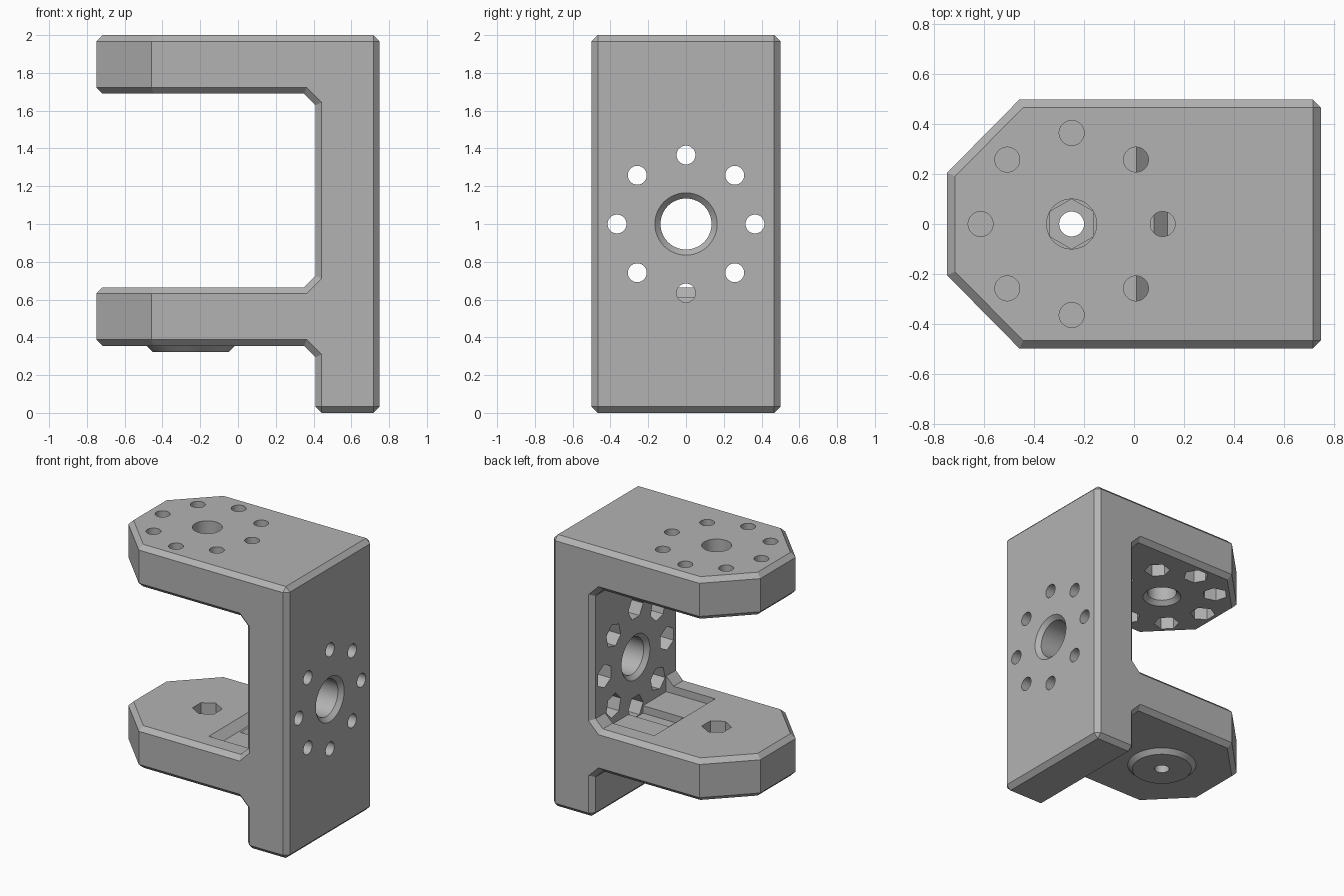
import bpy
import bmesh
from math import pi, cos, sin, radians
from mathutils import Matrix, Vector

if "Cube" in bpy.data.objects:
    bpy.data.objects.remove(bpy.data.objects["Cube"], do_unlink=True)

grey = bpy.data.materials.new("Grey plastic")
grey.use_nodes = True
grey.diffuse_color = (0.45, 0.45, 0.45, 1)
grey.node_tree.nodes["Principled BSDF"].inputs["Base Color"].default_value = (0.45, 0.45, 0.45, 1)


def lathe(bm, rings, sides, matrix):
    """Closed solid from (radius, height) rings around local z."""
    loops = []
    for r, h in rings:
        angles = [2 * pi * (i + 0.5) / sides for i in range(sides)]
        loops.append([bm.verts.new(matrix @ Vector((r * cos(a), r * sin(a), h))) for a in angles])
    for low, high in zip(loops, loops[1:]):
        for i in range(sides):
            j = (i + 1) % sides
            bm.faces.new((low[i], low[j], high[j], high[i]))
    bm.faces.new(loops[0][::-1])
    bm.faces.new(loops[-1])


def prism(bm, outline, offset):
    """Outline points extruded along offset."""
    a = [bm.verts.new(p) for p in outline]
    b = [bm.verts.new(Vector(p) + Vector(offset)) for p in outline]
    for i in range(len(a)):
        j = (i + 1) % len(a)
        bm.faces.new((a[i], a[j], b[j], b[i]))
    bm.faces.new(a[::-1])
    bm.faces.new(b)


def finish(bm, name):
    bmesh.ops.recalc_face_normals(bm, faces=bm.faces)
    mesh = bpy.data.meshes.new(name)
    bm.to_mesh(mesh)
    bm.free()
    mesh.materials.append(grey)
    obj = bpy.data.objects.new(name, mesh)
    bpy.context.collection.objects.link(obj)
    return obj


def apply(obj, mod):
    bpy.context.view_layer.objects.active = obj
    bpy.ops.object.modifier_apply(modifier=mod.name)


def combine(obj, bm, operation):
    tool = finish(bm, "cutter")
    tool.hide_render = True
    mod = obj.modifiers.new("combine", "BOOLEAN")
    mod.operation, mod.solver, mod.object = operation, "EXACT", tool
    apply(obj, mod)
    bpy.data.objects.remove(tool, do_unlink=True)


# Bracket body: side profile, then pointed arm ends
profile = [(-.75, 2), (.75, 2), (.75, 0), (.41, 0), (.41, .295), (.35, .355), (-.75, .355),
           (-.75, .665), (.35, .665), (.41, .725), (.41, 1.63), (.35, 1.69), (-.75, 1.69)]
bm = bmesh.new()
prism(bm, [(x, -.5, z) for x, z in profile], (0, 1, 0))
bracket = finish(bm, "bracket")

plan = [(-.95, 0), (-.75, .205), (-.36, .6), (1, .6), (1, -.6), (-.36, -.6), (-.75, -.205)]
plan[0] = (-.75, 0)
bm = bmesh.new()
prism(bm, [(x, y, -.5) for x, y in plan if y], (0, 0, 3))
combine(bracket, bm, "INTERSECT")

# Chamfer the right-angled edges
mod = bracket.modifiers.new("chamfer", "BEVEL")
mod.width, mod.segments = .033, 1
mod.limit_method, mod.angle_limit = "ANGLE", radians(60)
apply(bracket, mod)

# Pivot boss under the lower arm
pivot = Matrix.Translation((-.25, 0, .355))
bm = bmesh.new()
lathe(bm, [(.203, -.032), (.235, 0), (.235, .1)], 64, pivot)
combine(bracket, bm, "UNION")

# Stepped recess in the lower arm, clearing the lower nuts
for top_x, top_z, floor_z, half in ((.01, .665, .61, .355), (.08, .61, .555, .085)):
    drop = top_z - floor_z
    recess = [(top_x - .2, top_z + .2), (top_x + drop, floor_z), (.41, floor_z), (.41, top_z + .2)]
    bm = bmesh.new()
    prism(bm, [(x, -half, z) for x, z in recess], (0, 2 * half, 0))
    combine(bracket, bm, "DIFFERENCE")

# Mounting patterns; local z runs outward from each inner face
upper_arm = Matrix.Translation((-.25, 0, 1.69))
back_plate = Matrix.Translation((.41, 0, 1)) @ Matrix.Rotation(pi / 2, 4, "Y")
rounds, hexes = bmesh.new(), bmesh.new()
lathe(rounds, [(.16, -.03), (.1, .03), (.1, .4)], 64, upper_arm)
lathe(rounds, [(.195, -.03), (.135, .03), (.135, .31), (.195, .37)], 64, back_plate)
for frame in (upper_arm, back_plate):
    for i in range(8):
        spot = frame @ Matrix.Rotation(i * pi / 4, 4, "Z") @ Matrix.Translation((.365, 0, 0))
        lathe(rounds, [(.05, -.05), (.05, .4)], 32, spot)
        lathe(hexes, [(.087, -.08), (.087, .16)], 6, spot)

# Pivot screw hole and its hexagonal head pocket
lathe(rounds, [(.05, -.1), (.05, .4)], 32, pivot)
lathe(hexes, [(.1, .15), (.1, .4)], 6, pivot)
combine(bracket, rounds, "DIFFERENCE")
combine(bracket, hexes, "DIFFERENCE")

bpy.ops.object.select_all(action="DESELECT")
bracket.select_set(True)
bpy.context.view_layer.objects.active = bracket
bpy.ops.object.shade_smooth_by_angle(angle=radians(25))
